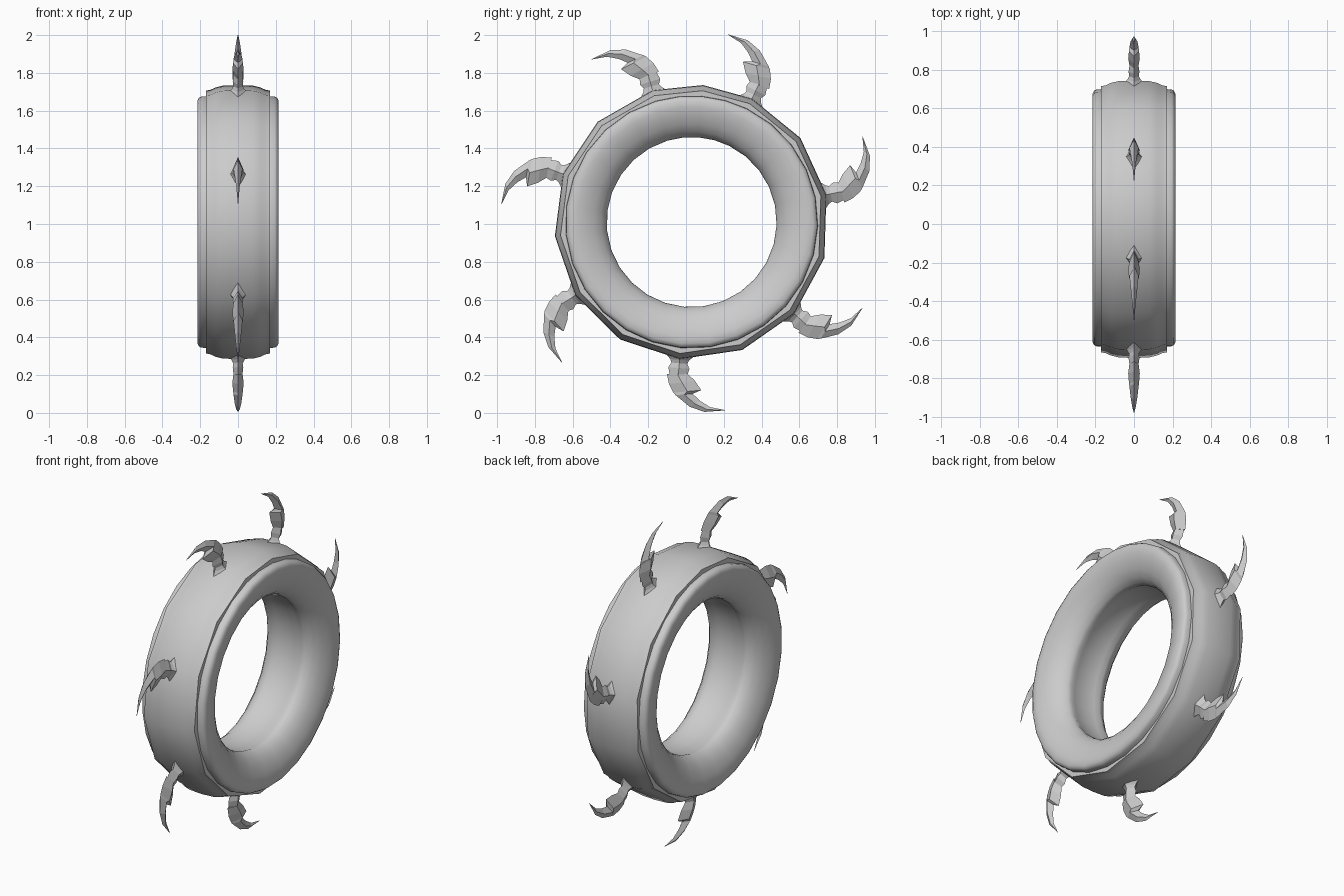
import bpy, bmesh
from math import sin, cos, radians

if "Cube" in bpy.data.objects:
    bpy.data.objects.remove(bpy.data.objects["Cube"])

CY, CZ = 0.03, 1.01                                   # ring axis position
CLAWS = [11.5, 64, 106.5, 159.5, 212.2, 265, 318.2]   # claw angles


def split(angles):
    """Insert the midpoint in every gap of a closed angle list."""
    out = []
    for i, a in enumerate(angles):
        b = angles[(i + 1) % len(angles)]
        if b < a:
            b += 360
        out += [a, (a + b) / 2]
    return out


def finish(bm, name, smooth):
    bmesh.ops.remove_doubles(bm, verts=bm.verts, dist=1e-5)
    bmesh.ops.recalc_face_normals(bm, faces=bm.faces)
    me = bpy.data.meshes.new(name)
    bm.to_mesh(me)
    bm.free()
    ob = bpy.data.objects.new(name, me)
    bpy.context.collection.objects.link(ob)
    if smooth:
        bpy.ops.object.select_all(action='DESELECT')
        ob.select_set(True)
        bpy.context.view_layer.objects.active = ob
        bpy.ops.object.shade_smooth_by_angle(angle=radians(40))
    return ob


def loft(bm, loops, closed):
    rows = [[bm.verts.new(p) for p in loop] for loop in loops]
    n = len(rows[0])
    for i in range(len(rows) if closed else len(rows) - 1):
        a, b = rows[i], rows[(i + 1) % len(rows)]
        for j in range(n):
            k = (j + 1) % n
            bm.faces.new((a[j], a[k], b[k], b[j]))
    if not closed:
        bm.faces.new(rows[0])
        bm.faces.new(rows[-1])


def revolve(name, half, angles):
    """Revolve a profile of (x, radius), mirrored in x, about the ring axis."""
    prof = half + [(-x, r) for x, r in reversed(half) if x > 0]
    loops = [[(x, CY + r * cos(radians(a)), CZ + r * sin(radians(a)))
              for x, r in prof] for a in angles]
    bm = bmesh.new()
    loft(bm, loops, True)
    return finish(bm, name, True)


# Rounded inner ring
revolve("inner_ring",
        [(0, .465), (.07, .46), (.10, .45), (.125, .457), (.155, .48),
         (.185, .52), (.205, .57), (.215, .61), (.215, .645),
         (.207, .66), (.195, .667), (.165, .669), (0, .669)],
        split(split(CLAWS)))

# Raised outer band, with a corner under each claw and one between
revolve("outer_band",
        [(0, .655), (.17, .655), (.17, .698), (.145, .703), (.12, .715),
         (.08, .725), (0, .728)],
        split(CLAWS))


def diamonds(name, angle, stations):
    """Loft diamond sections: back edge (t, r), front edge (t, r), half thickness."""
    ca, sa = cos(radians(angle)), sin(radians(angle))

    def place(x, t, r):
        return (x, CY + r * ca - t * sa, CZ + r * sa + t * ca)
    loops = []
    for (t0, r0), (t1, r1), h in stations:
        tm, rm = (t0 + t1) / 2, (r0 + r1) / 2
        loops.append([place(0, t0, r0), place(h, tm, rm),
                      place(0, t1, r1), place(-h, tm, rm)])
    bm = bmesh.new()
    loft(bm, loops, False)
    return finish(bm, name, False)


NECK = [((-.09, .69), (.09, .69), .075),
        ((-.05, .732), (.05, .732), .035),
        ((-.042, .75), (.042, .75), .025),
        ((-.056, .775), (.056, .775), .028),
        ((-.045, .82), (.045, .82), .022)]
BLADE = [((-.06, .813), (.05, .803), .024),
         ((-.045, .865), (.09, .835), .030),
         ((-.018, .908), (.128, .882), .026),
         ((-.005, .92), (.085, .905), .024),
         ((.075, .975), (.125, .938), .017),
         ((.155, .995), (.182, .967), .009),
         ((.262, .978), (.264, .976), .001)]

# Claws: neck plus hooked blade
for i, a in enumerate(CLAWS, 1):
    diamonds(f"claw_neck_{i}", a, NECK)
    diamonds(f"claw_blade_{i}", a, BLADE)
